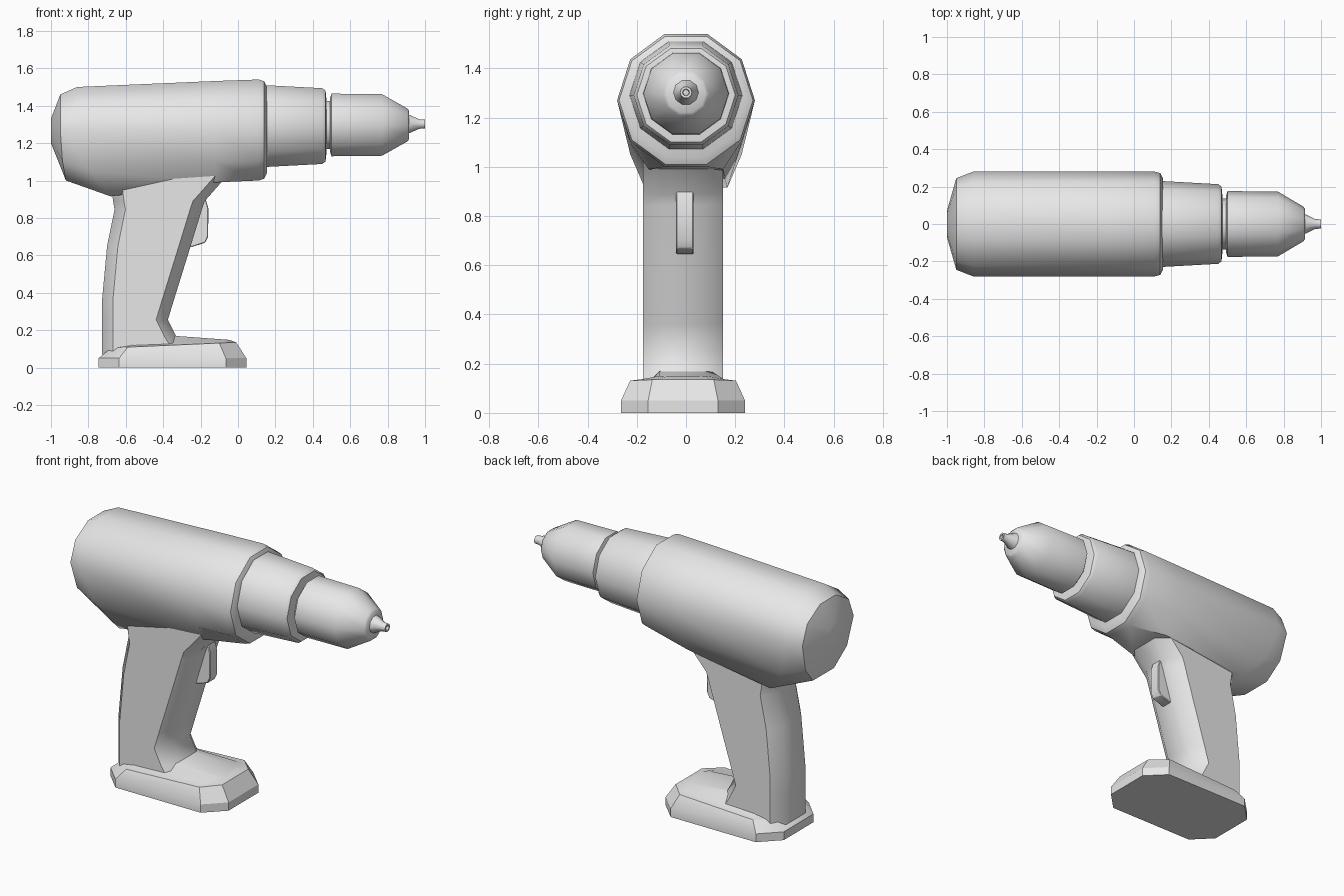
import bpy, bmesh
from math import sin, cos, radians

cube = bpy.data.objects.get("Cube")
if cube:
    bpy.data.objects.remove(cube, do_unlink=True)

grey = bpy.data.materials.new("plain_grey")
grey.use_nodes = True
GREY = (0.8, 0.8, 0.8, 1)
grey.diffuse_color = GREY
grey.node_tree.nodes["Principled BSDF"].inputs["Base Color"].default_value = GREY

SIDES = 10
FLAT = cos(radians(180 / SIDES))   # height of a flat side relative to the radius


def loft(name, rings, smooth=44):
    """Skin a list of equal-length rings and cap both ends."""
    bm = bmesh.new()
    loops = [[bm.verts.new(p) for p in ring] for ring in rings]
    n = len(loops[0])
    for a, b in zip(loops, loops[1:]):
        for i in range(n):
            j = (i + 1) % n
            bm.faces.new((a[i], a[j], b[j], b[i]))
    bm.faces.new(loops[0][::-1])
    bm.faces.new(loops[-1])
    bmesh.ops.recalc_face_normals(bm, faces=bm.faces)
    mesh = bpy.data.meshes.new(name)
    bm.to_mesh(mesh)
    bm.free()
    mesh.materials.append(grey)
    obj = bpy.data.objects.new(name, mesh)
    bpy.context.collection.objects.link(obj)
    bpy.ops.object.select_all(action="DESELECT")
    obj.select_set(True)
    bpy.context.view_layer.objects.active = obj
    bpy.ops.object.shade_smooth_by_angle(angle=radians(smooth))
    return obj


def lathe(name, profile, z):
    """Ten-sided turned part along x from (x, radius) points."""
    angles = [radians(360 * i / SIDES) for i in range(SIDES)]
    return loft(name, [[(x, r * cos(a), z + r * sin(a)) for a in angles]
                       for x, r in profile])


def body_ring(x, x_low, top, low, width, foot, mid=1.27):
    """Ten-sided section whose lowest side is widened to the foot half width."""
    ring = []
    for i in range(SIDES):
        a = radians(360 * i / SIDES)
        s = sin(a) / FLAT
        y = width * cos(a)
        if s < -0.9:
            y = foot if y > 0 else -foot
        z = mid + s * ((top - mid) if s > 0 else (mid - low))
        ring.append((x + (x_low - x) * min(s, 0) ** 2, y, z))
    return ring


def octagon(x0, x1, half, z0, z1, cut):
    """Chamfered rectangle; height runs from z0 at the back to z1 in front."""
    pts = [(x1, half - cut), (x1 - cut, half), (x0 + cut, half), (x0, half - cut)]
    pts += [(x, -y) for x, y in reversed(pts)]
    return [(x, y - 0.012, z0 + (z1 - z0) * (x - x0) / (x1 - x0)) for x, y in pts]


# Motor housing
loft("motor_housing", [body_ring(*row) for row in (
    (-1.0, -1.0, 1.33, 1.2, 0.07, 0.025),
    (-0.95, -0.92, 1.46, 1.0, 0.245, 0.1),
    (-0.86, -0.68, 1.5, 0.915, 0.28, 0.168),
    (-0.12, -0.12, 1.532, 0.99, 0.28, 0.15),
    (0.11, 0.11, 1.54, 1.0, 0.28, 0.087),
    (0.14, 0.14, 1.53, 1.01, 0.272, 0.084),
    (0.155, 0.155, 1.5, 1.04, 0.245, 0.076),
)])

# Front end
lathe("gear_collar", [(0.1, 0.229), (0.16, 0.229), (0.45, 0.213), (0.468, 0.2),
                      (0.472, 0.16)], 1.291)
lathe("collar_groove", [(0.44, 0.135), (0.51, 0.135)], 1.296)
lathe("chuck", [(0.492, 0.15), (0.5, 0.176), (0.77, 0.173), (0.905, 0.093),
                (0.915, 0.08)], 1.297)
lathe("bit_tip", [(0.9, 0.055), (0.92, 0.05), (0.968, 0.027), (1.0, 0.024),
                  (1.0, 0.014), (0.975, 0.012)], 1.302)

# Grip: height, back edge, front edge
def grip_ring(z, back, front):
    side, flat, depth = 0.163, 0.09, 0.063
    pts = [(front, flat), (front - depth, side), (back + depth - 0.005, side), (back, flat)]
    pts += [(x, -y) for x, y in reversed(pts)]
    return [(x, y - 0.012, z) for x, y in pts]


loft("grip", [grip_ring(*row) for row in (
    (0.07, -0.727, -0.27), (0.165, -0.727, -0.33), (0.255, -0.727, -0.375),
    (0.36, -0.727, -0.343), (0.65, -0.7, -0.253), (0.845, -0.66, -0.193),
    (0.89, -0.668, -0.178), (0.995, -0.68, -0.085), (1.06, -0.66, -0.03),
)])

# Battery base with raised crown
loft("battery_base", [octagon(*row) for row in (
    (-0.745, 0.045, 0.252, 0.0, 0.0, 0.11),
    (-0.745, 0.045, 0.252, 0.05, 0.05, 0.11),
    (-0.68, -0.01, 0.215, 0.105, 0.135, 0.09),
    (-0.64, -0.025, 0.165, 0.115, 0.14, 0.07),
    (-0.55, -0.045, 0.095, 0.185, 0.148, 0.03),
)], 30)

# Trigger
outline = [(-0.3, 0.655), (-0.245, 0.645), (-0.175, 0.668), (-0.16, 0.7),
           (-0.158, 0.85), (-0.176, 0.91), (-0.25, 0.91)]
trigger = loft("trigger", [[(x, y, z) for x, z in outline] for y in (-0.04, 0.03)], 35)
bevel = trigger.modifiers.new("soft_edges", "BEVEL")
bevel.width = 0.004
